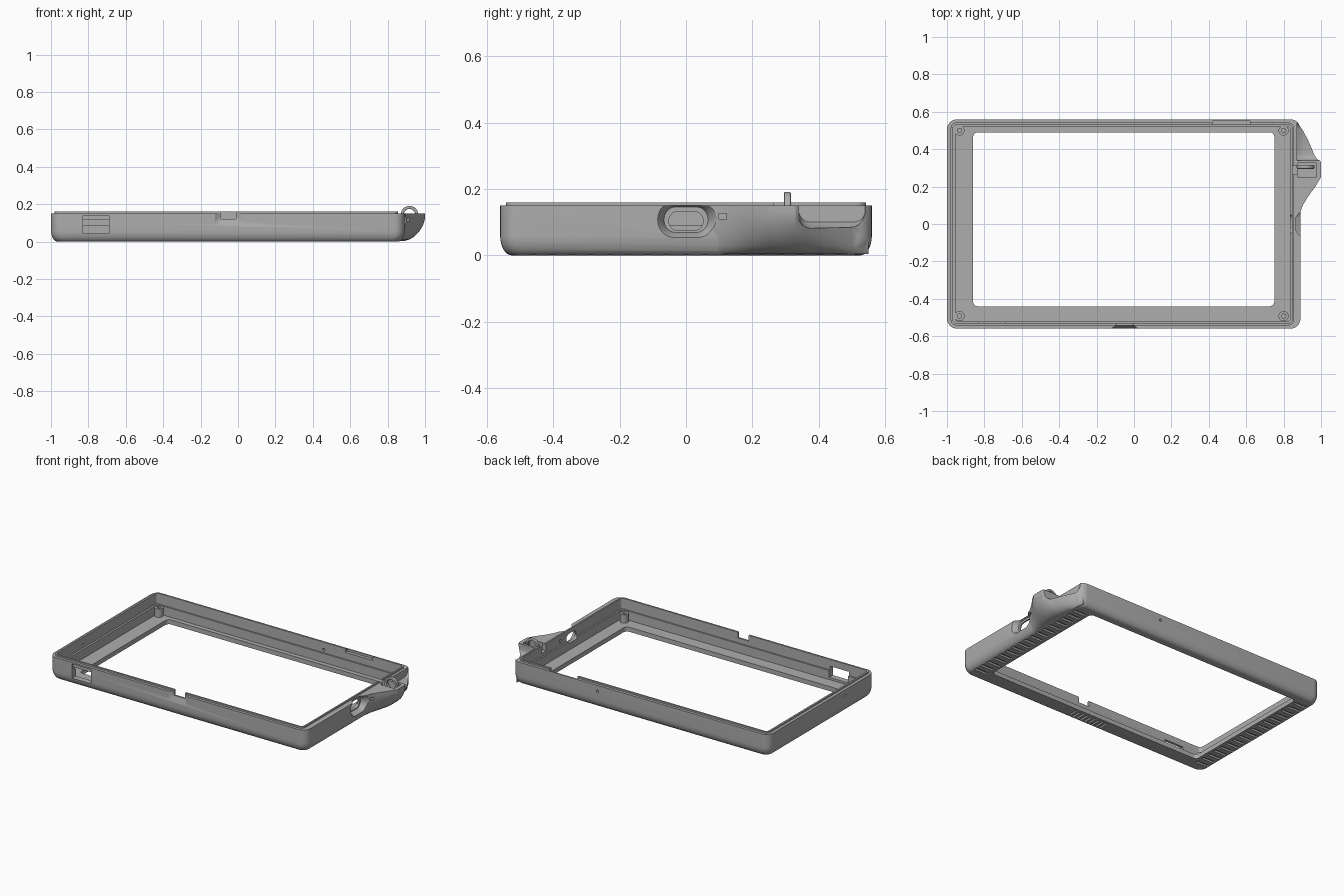
import bpy, bmesh, math
from mathutils import Matrix, Vector

if "Cube" in bpy.data.objects:
    bpy.data.objects.remove(bpy.data.objects["Cube"])

grey = bpy.data.materials.new("matte_grey")
grey.use_nodes = True
COLOUR = (0.42, 0.42, 0.42, 1)
grey.diffuse_color = COLOUR
grey.node_tree.nodes["Principled BSDF"].inputs["Base Color"].default_value = COLOUR


def finish(name, bm):
    bmesh.ops.recalc_face_normals(bm, faces=bm.faces)
    mesh = bpy.data.meshes.new(name)
    bm.to_mesh(mesh)
    bm.free()
    mesh.materials.append(grey)
    obj = bpy.data.objects.new(name, mesh)
    bpy.context.scene.collection.objects.link(obj)
    return obj


def loft(name, rings, closed=False):
    """Skin rings of points; closed joins the last ring to the first."""
    bm = bmesh.new()
    loops = [[bm.verts.new(p) for p in ring] for ring in rings]
    n = len(loops[0])
    pairs = list(zip(loops, loops[1:]))
    if closed:
        pairs.append((loops[-1], loops[0]))
    else:
        bm.faces.new(loops[0])
        bm.faces.new(loops[-1])
    for a, b in pairs:
        for i in range(n):
            j = (i + 1) % n
            bm.faces.new((a[i], a[j], b[j], b[i]))
    return finish(name, bm)


def boxes(name, spans):
    """One mesh of separate boxes, each (x0, x1, y0, y1, z0, z1)."""
    bm = bmesh.new()
    for x0, x1, y0, y1, z0, z1 in spans:
        centre = Vector((x0 + x1, y0 + y1, z0 + z1)) / 2
        size = Matrix.Diagonal((x1 - x0, y1 - y0, z1 - z0, 1))
        bmesh.ops.create_cube(bm, size=1, matrix=Matrix.Translation(centre) @ size)
    return finish(name, bm)


def rod(name, centre, radius, depth, axis):
    bm = bmesh.new()
    turn = Vector((0, 0, 1)).rotation_difference(Vector(axis)).to_matrix().to_4x4()
    bmesh.ops.create_cone(bm, cap_ends=True, segments=24, radius1=radius, radius2=radius,
                          depth=depth, matrix=Matrix.Translation(centre) @ turn)
    return finish(name, bm)


def combine(target, tool, operation="DIFFERENCE"):
    """Apply a boolean and remove the tool."""
    mod = target.modifiers.new("cut", "BOOLEAN")
    mod.operation, mod.solver, mod.object = operation, "EXACT", tool
    bpy.context.view_layer.objects.active = target
    bpy.ops.object.modifier_apply(modifier=mod.name)
    bpy.data.objects.remove(tool)


def rounded(x0, x1, y0, y1, r, steps=8):
    """Corner-rounded rectangle as 2D points."""
    corners = ((x1 - r, y1 - r), (x0 + r, y1 - r), (x0 + r, y0 + r), (x1 - r, y0 + r))
    return [(cx + r * math.cos(a), cy + r * math.sin(a))
            for k, (cx, cy) in enumerate(corners)
            for a in [math.pi / 2 * (k + s / steps) for s in range(steps + 1)]]


def flat_ring(x0, x1, y0, y1, r, z):
    return [(x, y, z) for x, y in rounded(x0, x1, y0, y1, r)]


# Case: open frame with rounded lower edge, raised lip and inner ledge
rings = [flat_ring(-0.86, 0.75, -0.44, 0.49, 0.025, 0)]
for k in range(9):
    a = math.pi / 2 * k / 8
    inset = 0.035 * (1 - math.sin(a))
    rings.append(flat_ring(-1 + inset, 0.89 - inset, -0.56 + inset, 0.56 - inset,
                           0.055 - inset / 2, 0.06 * (1 - math.cos(a))))
rings += [
    flat_ring(-1, 0.89, -0.56, 0.56, 0.055, 0.15),
    flat_ring(-0.98, 0.855, -0.542, 0.542, 0.03, 0.15),
    flat_ring(-0.98, 0.855, -0.542, 0.542, 0.03, 0.16),
    flat_ring(-0.968, 0.845, -0.53, 0.53, 0.02, 0.16),
    flat_ring(-0.968, 0.845, -0.53, 0.53, 0.02, 0.09),
    flat_ring(-0.955, 0.835, -0.52, 0.52, 0.015, 0.09),
    flat_ring(-0.955, 0.835, -0.52, 0.52, 0.015, 0.03),
    flat_ring(-0.86, 0.75, -0.44, 0.49, 0.025, 0.03),
]
case = loft("case", rings, closed=True)

# Strap lug bulging from the side wall
outline = [(0.55, 0.867), (0.5, 0.907), (0.45, 0.937), (0.4, 0.961), (0.36, 0.98),
           (0.33, 1.0), (0.25, 1.0), (0.2, 0.97), (0.15, 0.933), (0.1, 0.903), (0.04, 0.88)]
section = [(0, 0.15), (0, 0.004), (0.22, 0.004), (0.42, 0.012), (0.6, 0.028),
           (0.78, 0.054), (0.91, 0.084), (0.98, 0.112), (1, 0.128), (1, 0.15)]
lug = loft("lug", [[(0.86 + (x - 0.86) * f, y, z) for f, z in section] for y, x in outline])
combine(case, lug, "UNION")

# Scooped thumb recess behind the strap bar
scoop = loft("scoop", [[(x, a, b) for a, b in rounded(0.34, 0.54, low, 0.3, 0.035)]
                       for x, low in ((0.872, 0.1), (0.9, 0.085), (1.05, 0.078))])
combine(case, scoop)

# Strap pocket, opening stepped into the case
combine(case, boxes("pocket", [(0.875, 0.975, 0.25, 0.325, 0.07, 0.2)]))
combine(case, boxes("pocket_step", [(0.82, 0.9, 0.265, 0.31, 0.11, 0.2)]))

# Charging port with flared surround
flare = loft("flare", [[(x, a, b) for a, b in rounded(-w, w, 0.105 - h, 0.11 + h, h)]
                       for x, w, h in ((0.855, 0.066, 0.036), (0.875, 0.074, 0.044),
                                       (0.91, 0.1, 0.062))])
combine(case, flare)
port = loft("port", [[(x, a, b) for a, b in rounded(-0.052, 0.052, 0.075, 0.132, 0.028)]
                     for x in (0.8, 0.9)])
combine(case, port)
combine(case, boxes("side_hole", [(0.8, 0.95, 0.1, 0.122, 0.108, 0.126)]))

# Front card slot with a shallow recess, and rear lip slot
combine(case, boxes("card_slot", [(-0.83, -0.69, -0.6, -0.5, 0.045, 0.115)]))
combine(case, boxes("card_recess", [(-0.83, -0.69, -0.6, -0.547, 0.1, 0.14)]))
combine(case, boxes("rear_slot", [(0.42, 0.62, 0.5, 0.552, 0.135, 0.2)]))

# Front notch with tapered surround
combine(case, boxes("notch", [(-0.09, -0.01, -0.6, -0.5, 0.122, 0.2)]))
surround = loft("surround", [[(a, y, b) for a, b in rounded(-0.05 - w, -0.05 + w, low, 0.25, 0.02)]
                             for y, w, low in ((-0.542, 0.045, 0.118), (-0.565, 0.08, 0.078))])
combine(case, surround)

# Pin holes in the rear and left-hand walls
combine(case, rod("rear_hole", (0.26, 0.55, 0.11), 0.009, 0.1, (0, 1, 0)))
combine(case, rod("end_hole", (-0.98, -0.25, 0.11), 0.009, 0.1, (1, 0, 0)))

# Grip grooves across the underside
grooves = []
for k in range(17):
    y = -0.46 + 0.0575 * k
    grooves += [(0.768, 0.86, y - 0.01, y + 0.01, -0.02, 0.012),
                (-0.97, -0.878, y - 0.01, y + 0.01, -0.02, 0.012)]
for k in range(9):
    x = -0.17 + 0.03 * k
    grooves.append((x - 0.006, x + 0.006, -0.53, -0.46, -0.02, 0.012))
combine(case, boxes("grooves", grooves))

# Corner screw posts
parts = [case]
for side, x in (("left", 0.8), ("right", -0.933)):
    for end, y in (("front", -0.493), ("rear", 0.5)):
        post = rod(f"screw_post_{end}_{side}", (x, y, 0.055), 0.027, 0.06, (0, 0, 1))
        combine(post, rod("bore", (x, y, 0.08), 0.012, 0.07, (0, 0, 1)))
        parts.append(post)

# Strap ring standing in the pocket
ring = []
for k in range(32):
    a = 2 * math.pi * k / 32
    ring.append([(0.917 + r * math.cos(a), y, 0.144 + r * math.sin(a))
                 for r, y in rounded(0.031, 0.047, 0.295, 0.316, 0.004, 2)])
parts.append(loft("strap_ring", ring, closed=True))

# Smooth curved areas, keep hard edges
bpy.ops.object.select_all(action="DESELECT")
for part in parts:
    part.select_set(True)
bpy.context.view_layer.objects.active = case
bpy.ops.object.shade_smooth_by_angle(angle=math.radians(30))
